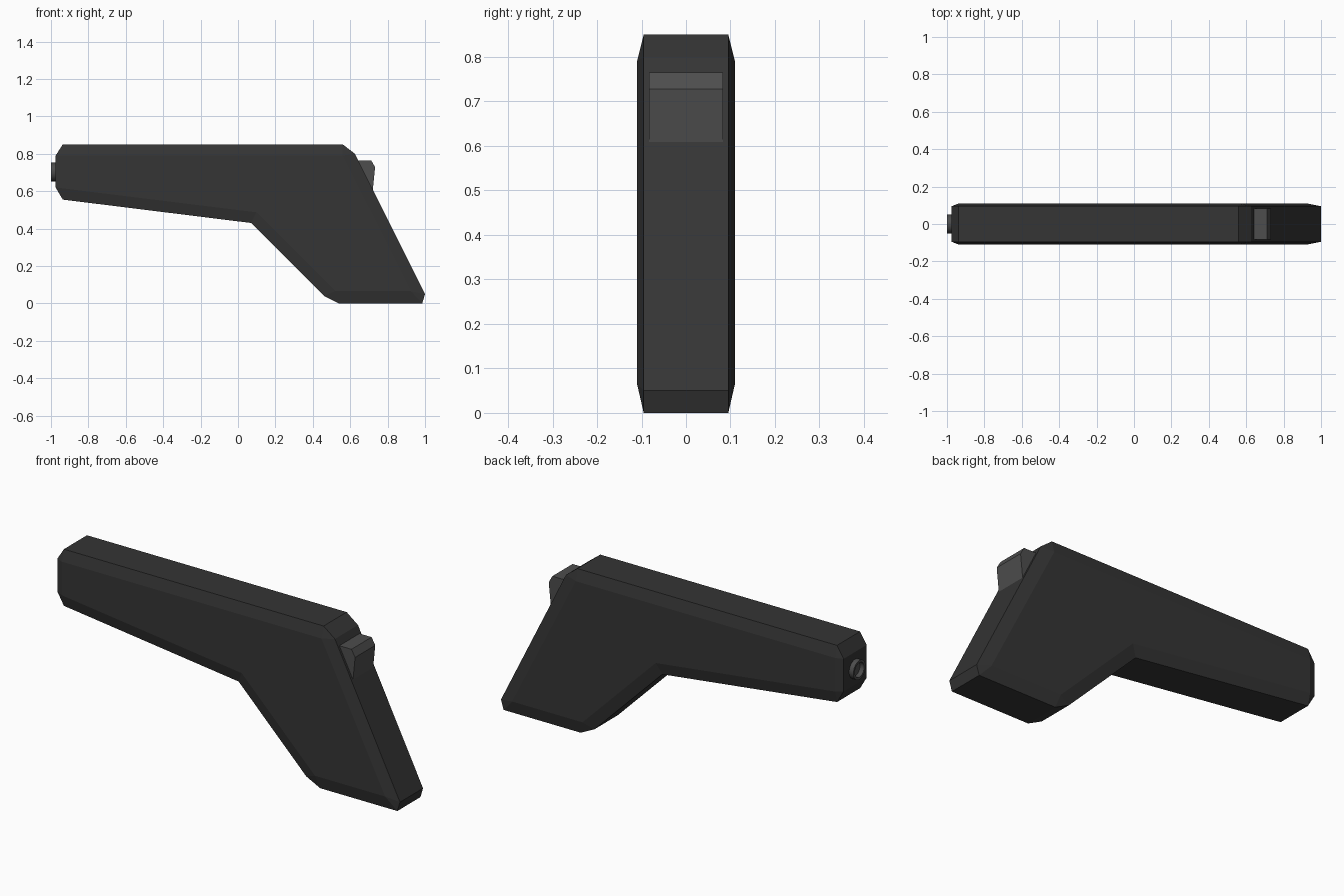
import bpy, bmesh, math

if "Cube" in bpy.data.objects:
    bpy.data.objects.remove(bpy.data.objects["Cube"])


def material(name, v):
    m = bpy.data.materials.new(name)
    m.diffuse_color = (v, v, v, 1)
    m.use_nodes = True
    m.node_tree.nodes["Principled BSDF"].inputs["Base Color"].default_value = m.diffuse_color
    return m


def finish(bm, name, mat):
    bmesh.ops.recalc_face_normals(bm, faces=bm.faces)
    me = bpy.data.meshes.new(name)
    bm.to_mesh(me)
    bm.free()
    me.materials.append(mat)
    ob = bpy.data.objects.new(name, me)
    bpy.context.collection.objects.link(ob)
    return ob


dark = material("dark_shell", 0.035)
grey = material("grey_button", 0.075)

# Body: outer outline with chamfered corners, collapsing to a smaller side panel.
# Each group is (panel corner, outline points sharing that corner).
corners = [
    ((-0.937, 0.79), [(-0.975, 0.79), (-0.937, 0.85)]),
    ((0.558, 0.79), [(0.56, 0.85), (0.625, 0.80)]),
    ((0.925, 0.065), [(1.0, 0.05), (0.985, 0.0)]),
    ((0.52, 0.065), [(0.54, 0.0), (0.46, 0.04)]),
    ((0.098, 0.487), [(0.07, 0.43)]),
    ((-0.937, 0.615), [(-0.937, 0.555), (-0.975, 0.62)]),
]
bm = bmesh.new()
rims = []
for s in (-1, 1):
    panel = [bm.verts.new((c[0], s * 0.11, c[1])) for c, _ in corners]
    rim = [(bm.verts.new((x, s * 0.095, z)), panel[i])
           for i, (_, pts) in enumerate(corners) for x, z in pts]
    bm.faces.new(panel)
    for (a, pa), (b, pb) in zip(rim, rim[1:] + rim[:1]):
        bm.faces.new([a, b, pa] if pa is pb else [a, b, pb, pa])
    rims.append([v for v, _ in rim])
n = len(rims[0])
for i in range(n):
    j = (i + 1) % n
    bm.faces.new([rims[0][i], rims[0][j], rims[1][j], rims[1][i]])
finish(bm, "body", dark)

# Rear button: extruded profile sunk into the back slope
bm = bmesh.new()
profile = [(0.64, 0.765), (0.712, 0.765), (0.733, 0.728), (0.72, 0.60), (0.64, 0.60)]
face = bm.faces.new([bm.verts.new((x, -0.083, z)) for x, z in profile])
ext = bmesh.ops.extrude_face_region(bm, geom=[face], use_keep_orig=True)
for v in ext["geom"]:
    if isinstance(v, bmesh.types.BMVert):
        v.co.y = 0.083
finish(bm, "rear_button", grey)

# Nozzle: short hollow ring on the front end
bm = bmesh.new()
sides = 24
rings = []
for x, r in ((-0.97, 0.05), (-1.0, 0.05), (-1.0, 0.038), (-0.976, 0.038)):
    rings.append([bm.verts.new((x, r * math.cos(t), 0.703 + r * math.sin(t)))
                  for t in (2 * math.pi * k / sides for k in range(sides))])
for a, b in zip(rings, rings[1:]):
    for i in range(sides):
        j = (i + 1) % sides
        bm.faces.new([a[i], a[j], b[j], b[i]])
bm.faces.new(rings[-1])
bm.faces.new(rings[0])
nozzle = finish(bm, "nozzle", grey)
bpy.context.view_layer.objects.active = nozzle
nozzle.select_set(True)
bpy.ops.object.shade_smooth_by_angle(angle=math.radians(30))
